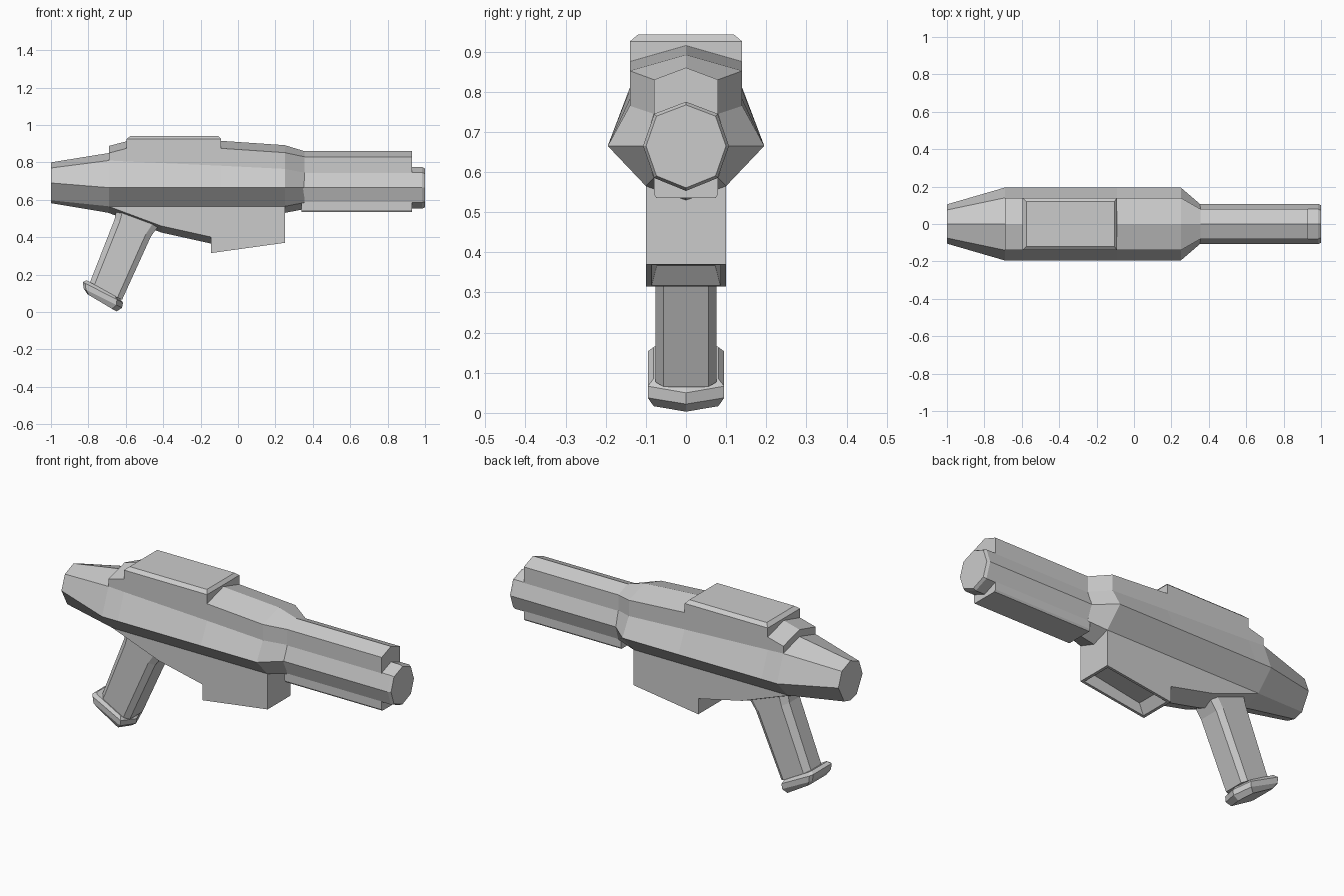
import bpy, bmesh

if "Cube" in bpy.data.objects:
    bpy.data.objects.remove(bpy.data.objects["Cube"])


def loft(name, half_rings):
    """Skin half rings of (x, y, z) points, mirrored across y = 0, and cap both ends."""
    bm = bmesh.new()
    rings = []
    for half in half_rings:
        full = list(half) + [(x, -y, z) for x, y, z in reversed(half) if y > 1e-6]
        rings.append([bm.verts.new(p) for p in full])
    n = len(rings[0])
    for a, b in zip(rings, rings[1:]):
        for i in range(n):
            j = (i + 1) % n
            bm.faces.new((a[i], a[j], b[j], b[i]))
    bm.faces.new(rings[0])
    bm.faces.new(rings[-1])
    return finish(name, bm)


def finish(name, bm):
    bmesh.ops.recalc_face_normals(bm, faces=bm.faces)
    mesh = bpy.data.meshes.new(name)
    bm.to_mesh(mesh)
    bm.free()
    obj = bpy.data.objects.new(name, mesh)
    bpy.context.collection.objects.link(obj)
    return obj


def section(x, yz):
    return [(x, y, z) for y, z in yz]


def slanted(back, front, profile):
    """Half ring on a line from back to front (x, z); profile is (fraction, y)."""
    (x0, z0), (x1, z1) = back, front
    return [(x0 + (x1 - x0) * t, y, z0 + (z1 - z0) * t) for t, y in profile]


# Main body: ridge, shoulder and waist heights change along the length
def body_section(x, ridge, shoulder, waist):
    return section(x, [(0, ridge), (.14, shoulder), (.14, waist),
                       (.195, .665), (.1, .565), (0, .53)])

loft("body", [
    body_section(-.69, .888, .85, .81),
    body_section(-.595, .913, .875, .805),
    body_section(-.09, .915, .875, .782),
    body_section(.25, .892, .852, .765),
    section(.355, [(0, .86), (.08, .83), (.08, .745), (.105, .665), (.08, .585), (0, .55)]),
])

# Tapered rear stock
loft("stock", [
    section(-1, [(0, .80), (.075, .77), (.105, .69), (.055, .597), (0, .582)]),
    section(-.69, [(0, .85), (.14, .81), (.195, .665), (.1, .565), (0, .53)]),
])

# Raised top housing with bevelled rim
loft("top_housing", [
    [(-.595, .14, .84), (-.09, .14, .84)],
    [(-.595, .14, .925), (-.09, .14, .925)],
    [(-.575, .12, .942), (-.105, .12, .942)],
])

# Eight-sided barrel with a small muzzle bevel
def barrel_section(x, s):
    return section(x, [(y * s, .662 + (z - .662) * s) for y, z in
                       [(0, .775), (.079, .745), (.107, .665), (.079, .585), (0, .553)]])

loft("barrel", [barrel_section(.3, 1), barrel_section(.985, 1), barrel_section(1, .93)])

# Rails above and below the barrel
for name, profile in (
    ("top_rail", [(0, .86), (.08, .83), (.08, .68), (0, .68)]),
    ("bottom_rail", [(0, .64), (.08, .64), (.08, .545), (.074, .535), (0, .535)]),
):
    loft(name, [section(.34, profile), section(.93, profile)])

# Keeled lower frame between grip and magazine well
def frame_section(x, edge, keel):
    return section(x, [(0, .6), (.1, .6), (.1, edge), (0, keel)])

loft("lower_frame", [
    frame_section(-.69, .564, .529),
    frame_section(-.41, .46, .425),
    frame_section(-.14, .40, .365),
])

# Magazine well with a recessed, tapering underside
well = loft("magazine_well", [
    [(-.145, .1, .6), (.25, .1, .6)],
    [(-.145, .1, .315), (.25, .1, .37)],
])
bm = bmesh.new()
bm.from_mesh(well.data)
floor = min(bm.faces, key=lambda f: f.calc_center_median().z)
bmesh.ops.inset_region(bm, faces=[floor], thickness=.02)
rim = bmesh.ops.extrude_face_region(bm, geom=[floor])
bmesh.ops.delete(bm, geom=[floor], context='FACES_ONLY')
for v in (g for g in rim["geom"] if isinstance(g, bmesh.types.BMVert)):
    v.co.x = .05 + (v.co.x - .05) * .8
    v.co.y *= .85
    v.co.z += .05
bmesh.ops.recalc_face_normals(bm, faces=bm.faces)
bm.to_mesh(well.data)
bm.free()

# Chamfered slanted grip
grip_profile = [(0, .045), (.14, .076), (.86, .076), (1, .056)]
loft("grip", [
    slanted((-.795, .15), (-.62, .065), grip_profile),
    slanted((-.66, .495), (-.465, .405), grip_profile),
    slanted((-.645, .57), (-.41, .48), grip_profile),
])

# Base plate with a pointed front
def plate_ring(back, front, s):
    return slanted(back, front, [(0, .08 * s), (.06, .095 * s), (.85, .095 * s), (1, 0)])

loft("grip_base", [
    plate_ring((-.81, .17), (-.63, .07), .85),
    plate_ring((-.83, .16), (-.615, .05), 1),
    plate_ring((-.825, .125), (-.62, .022), 1),
    plate_ring((-.805, .095), (-.65, .003), .85),
])
